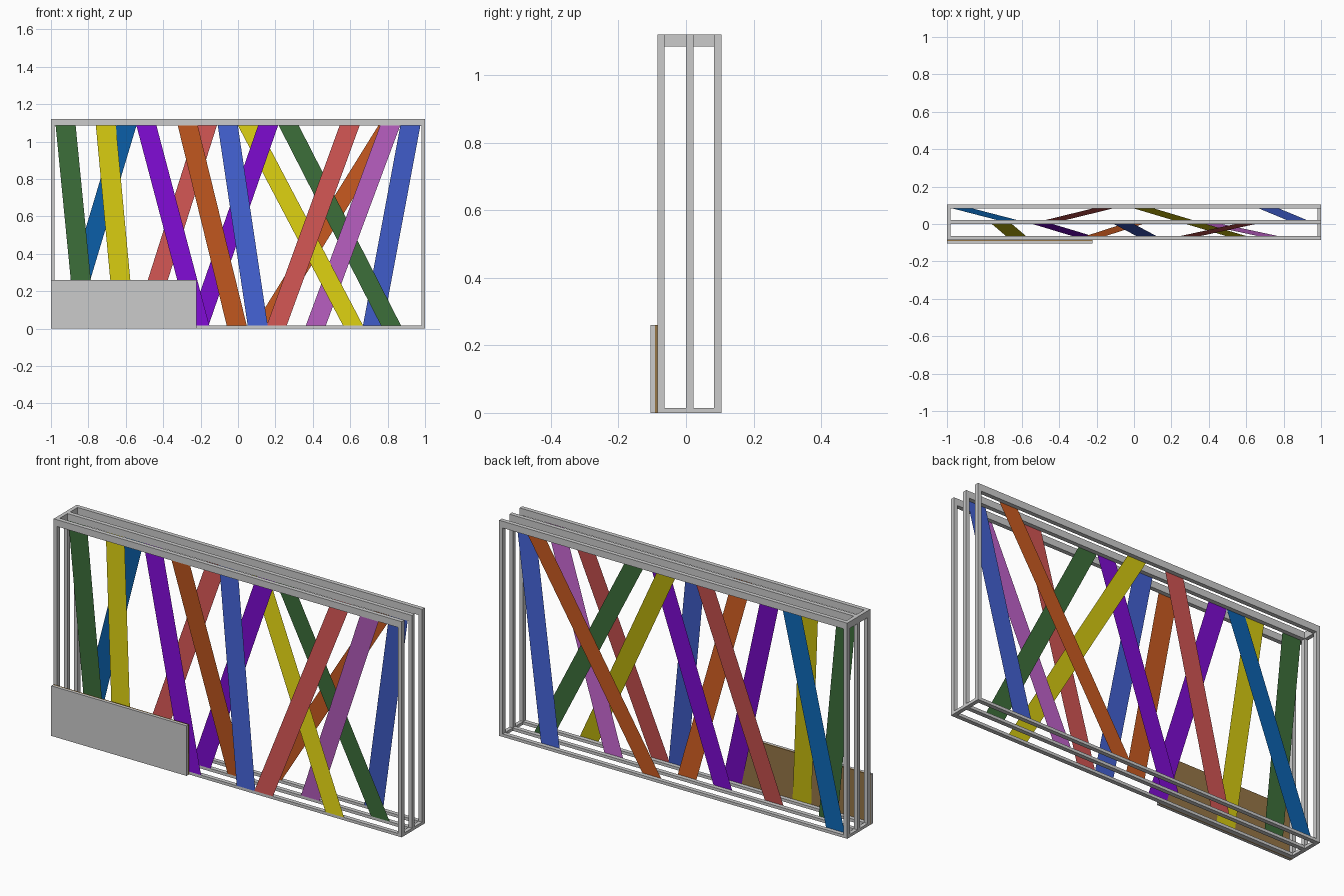
import bpy

if "Cube" in bpy.data.objects:
    bpy.data.objects.remove(bpy.data.objects["Cube"])

Z0, Z1, H = 0.015, 1.085, 1.12      # opening bottom, opening top, full height
FRONT, MID, BACK = -0.085, 0.0, 0.083   # front face of each frame
D, W = 0.022, 0.02                  # frame depth, upright width


def material(name, hexcol):
    m = bpy.data.materials.new(name)
    srgb = [int(hexcol[i:i + 2], 16) / 255 for i in (0, 2, 4)]
    m.diffuse_color = (*[c / 12.92 if c < 0.04 else ((c + 0.055) / 1.055) ** 2.4 for c in srgb], 1)
    m.use_nodes = True
    m.node_tree.nodes["Principled BSDF"].inputs["Base Color"].default_value = m.diffuse_color
    return m


def mesh(name, verts, faces, mat=None):
    me = bpy.data.meshes.new(name)
    me.from_pydata(verts, [], faces)
    me.update()
    ob = bpy.data.objects.new(name, me)
    bpy.context.collection.objects.link(ob)
    if mat:
        me.materials.append(mat)
    return ob


def box(name, x, y, z, mat=None):
    v = [(a, b, c) for a in x for b in y for c in z]
    f = [(0, 1, 3, 2), (4, 6, 7, 5), (0, 4, 5, 1), (2, 3, 7, 6), (0, 2, 6, 4), (1, 5, 7, 3)]
    return mesh(name, v, f, mat)


# three rectangular frames: outer and inner loops bridged front to back
for label, y in (("front", FRONT), ("middle", MID), ("back", BACK)):
    outer = [(-1, 0), (1, 0), (1, H), (-1, H)]
    inner = [(-1 + W, Z0), (1 - W, Z0), (1 - W, Z1), (-1 + W, Z1)]
    v = [(x, yy, z) for yy in (y, y + D) for x, z in outer + inner]
    f = []
    for i in range(4):
        j = (i + 1) % 4
        f += [(i, j, j + 4, i + 4), (i + 8, i + 12, j + 12, j + 8),
              (i, i + 8, j + 8, j), (i + 4, j + 4, j + 12, i + 12)]
    mesh(label + "_frame", v, f)

# cross ties between the frames: both bottom corners and the top left corner
for label, x, z in (("bottom_left", (-1, -1 + W), (0, Z0)),
                    ("bottom_right", (1 - W, 1), (0, Z0)),
                    ("top_left", (-1, -1 + W), (Z1, H))):
    for n, y in enumerate((FRONT, MID)):
        end = MID if n == 0 else BACK
        box(f"{label}_tie_{n + 1}", x, (y + D, end), z)

# low sign board with wooden backing
box("board_face", (-1, -0.222), (-0.105, -0.092), (0, 0.26))
box("board_backing", (-1, -0.222), (-0.092, FRONT), (0, 0.26), material("wood", "967646"))

# slanted flat slats: colour, top left x, top y, bottom left x, bottom y
COLOURS = {n: material(n, h) for n, h in dict(
    green="3C6E3A", yellow="D4C810", deep_blue="0C62AE", purple="7D0BD0", orange="C85A20",
    red="CF5452", blue="4260D0", pink="BF62C8").items()}
SLATS = [
    ("green", -0.975, MID, -0.87, MID),
    ("yellow", -0.76, MID, -0.66, FRONT),
    ("deep_blue", -0.65, MID, -0.97, BACK),
    ("purple", -0.543, MID, -0.26, FRONT),
    ("orange", -0.322, FRONT, -0.06, MID),
    ("red", -0.22, BACK, -0.56, MID),
    ("blue", -0.108, MID, 0.052, FRONT),
    ("purple", 0.107, MID, -0.265, MID),
    ("yellow", 0.0, BACK, 0.562, FRONT),
    ("green", 0.218, MID, 0.765, MID),
    ("red", 0.543, MID, 0.153, FRONT),
    ("orange", 0.75, BACK, 0.085, BACK),
    ("pink", 0.76, FRONT, 0.362, MID),
    ("blue", 0.868, MID, 0.668, BACK),
]
SW = 0.107
for n, (c, xt, yt, xb, yb) in enumerate(SLATS):
    mesh(f"{c}_slat_{n + 1}",
         [(xb, yb, Z0), (xb + SW, yb, Z0), (xt + SW, yt, Z1), (xt, yt, Z1)],
         [(0, 1, 2, 3)], COLOURS[c])
